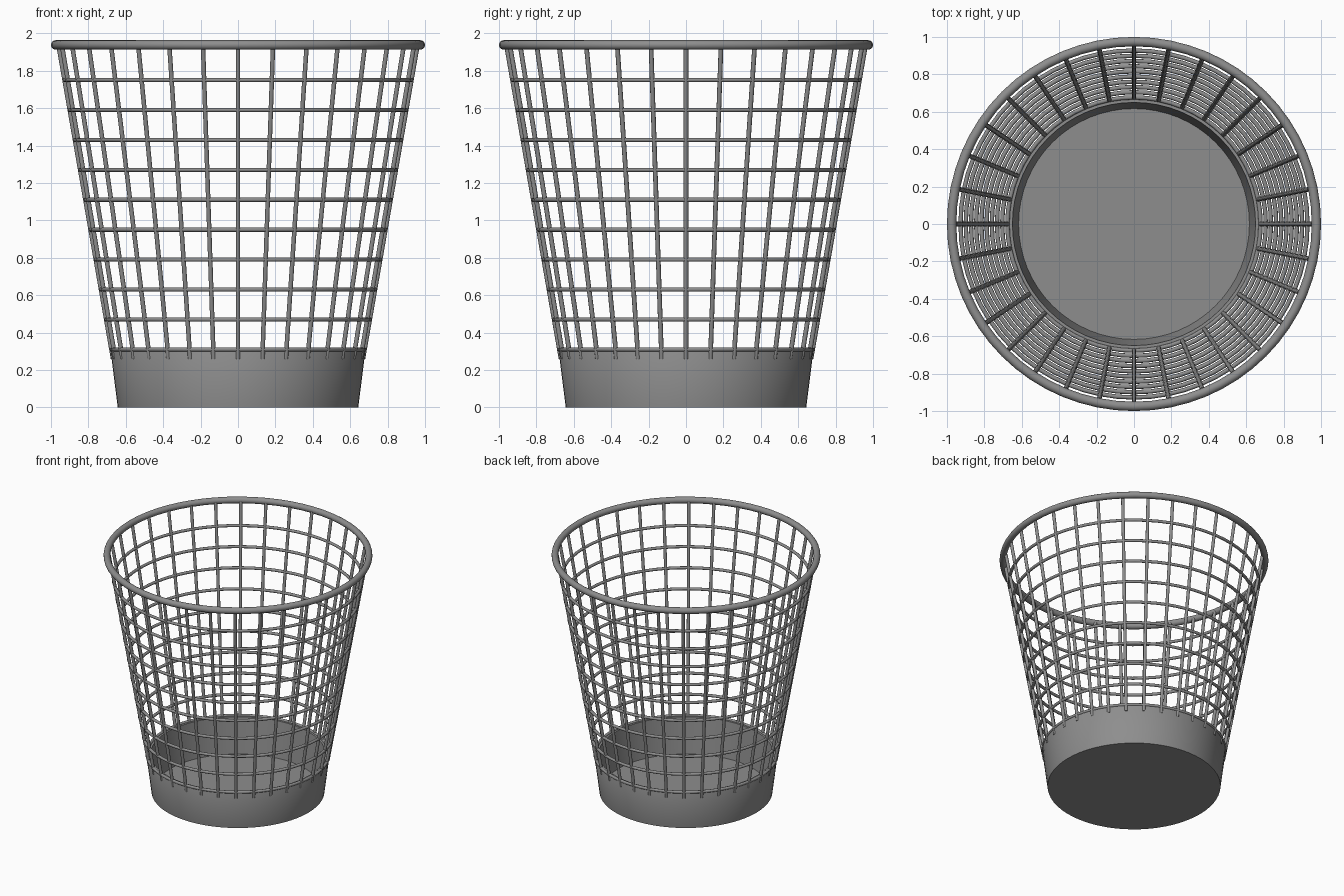
import bpy, bmesh, math
from mathutils import Vector

if "Cube" in bpy.data.objects:
    bpy.data.objects.remove(bpy.data.objects["Cube"])

RIBS = 32
RIB_BOTTOM, RIB_TOP = 0.26, 1.93

dark = bpy.data.materials.new("dark_grey")
dark.diffuse_color = (0.27, 0.27, 0.27, 1)
dark.use_nodes = True
dark.node_tree.nodes["Principled BSDF"].inputs["Base Color"].default_value = dark.diffuse_color


def wall_radius(z):
    # centre line of the sloping wire wall
    return 0.677 + 0.174 * (z - 0.31)


def finish(bm, name):
    bmesh.ops.recalc_face_normals(bm, faces=bm.faces)
    me = bpy.data.meshes.new(name)
    bm.to_mesh(me)
    bm.free()
    me.materials.append(dark)
    ob = bpy.data.objects.new(name, me)
    bpy.context.collection.objects.link(ob)
    bpy.context.view_layer.objects.active = ob
    ob.select_set(True)
    bpy.ops.object.shade_smooth_by_angle(angle=math.radians(50))
    ob.select_set(False)


def ring(name, z, major, minor, sides):
    bpy.ops.mesh.primitive_torus_add(location=(0, 0, z), major_radius=major, minor_radius=minor,
                                     major_segments=64, minor_segments=sides)
    ob = bpy.context.object
    ob.name = name
    ob.data.materials.append(dark)
    bpy.ops.object.shade_smooth()
    ob.select_set(False)


# solid cup base with a floor, revolved from a profile
bm = bmesh.new()
profile = [(0, 0), (0.643, 0), (0.681, 0.30), (0.676, 0.31), (0.65, 0.31), (0.617, 0.02), (0, 0.02)]
vs = [bm.verts.new((r, 0, z)) for r, z in profile]
es = [bm.edges.new(p) for p in zip(vs, vs[1:])]
bmesh.ops.spin(bm, geom=vs + es, cent=(0, 0, 0), axis=(0, 0, 1), angle=math.tau, steps=64)
bmesh.ops.remove_doubles(bm, verts=bm.verts, dist=0.0005)
finish(bm, "cup_base")

# upright wires, running from the cup wall into the rim
bm = bmesh.new()
for i in range(RIBS):
    a = math.tau * i / RIBS
    d = Vector((math.cos(a), math.sin(a), 0))
    p = d * wall_radius(RIB_BOTTOM) + Vector((0, 0, RIB_BOTTOM))
    q = d * wall_radius(RIB_TOP) + Vector((0, 0, RIB_TOP))
    new = bmesh.ops.create_cone(bm, cap_ends=True, segments=10, radius1=0.0125,
                                radius2=0.0125, depth=(q - p).length)["verts"]
    rot = Vector((0, 0, 1)).rotation_difference(q - p)
    for v in new:
        v.co = rot @ v.co + (p + q) / 2
finish(bm, "upright_wires")

# horizontal wire hoops
for i in range(10):
    z = 0.31 + 0.16 * i
    ring(f"hoop_{i + 1}", z, wall_radius(z), 0.0115, 10)

# thick top rim
ring("top_rim", 1.938, 0.975, 0.025, 16)
